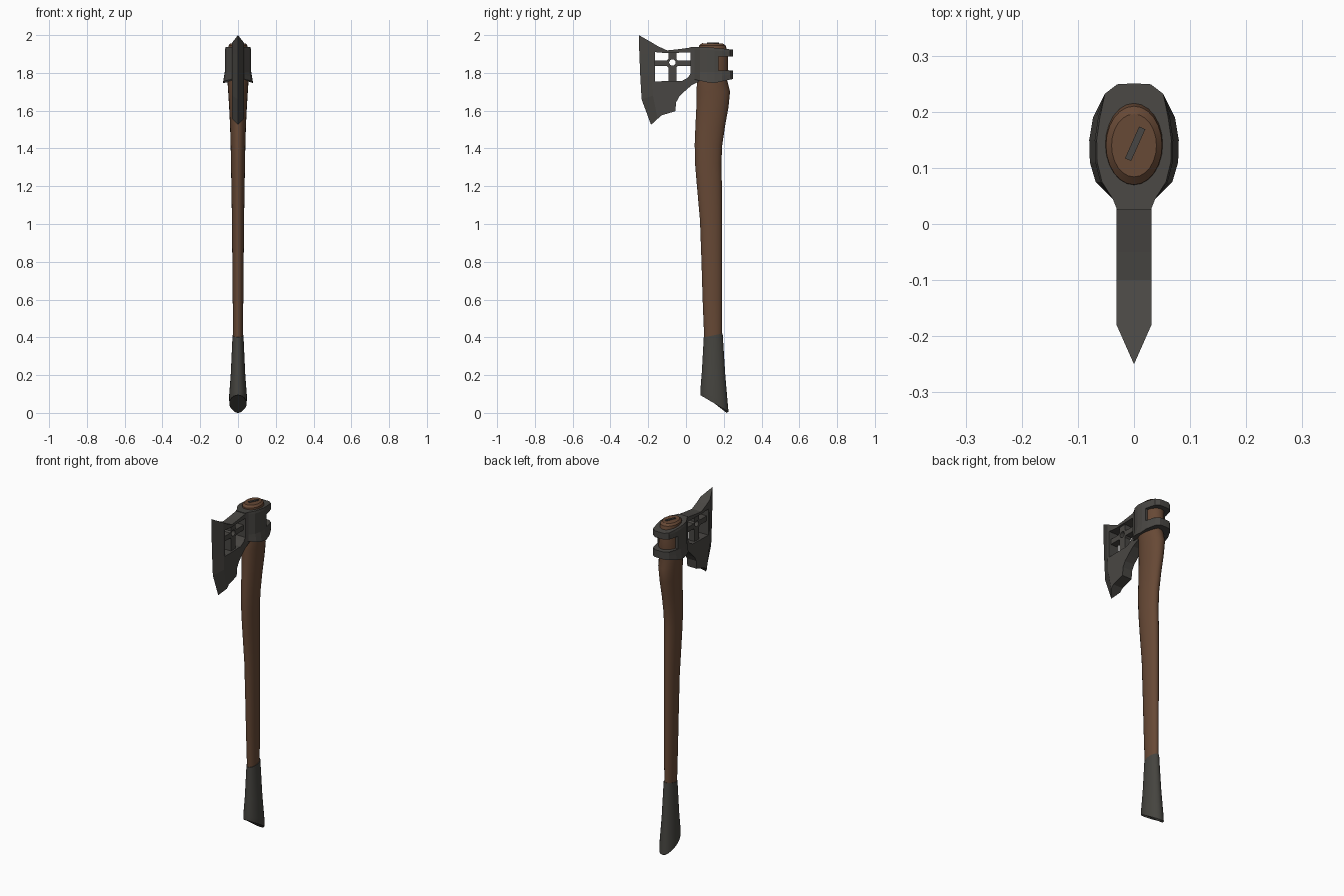
import bpy, bmesh, math
from mathutils import Matrix

if "Cube" in bpy.data.objects:
    bpy.data.objects.remove(bpy.data.objects["Cube"])


def material(name, rgb):
    m = bpy.data.materials.new(name)
    m.diffuse_color = (*rgb, 1)
    m.use_nodes = True
    m.node_tree.nodes["Principled BSDF"].inputs["Base Color"].default_value = m.diffuse_color
    return m


WOOD = material("brown wood", (0.135, 0.066, 0.036))
STEEL = material("dark steel", (0.066, 0.062, 0.056))
GRIP = material("grip grey", (0.060, 0.058, 0.050))


def finish(name, bm, mat):
    bmesh.ops.recalc_face_normals(bm, faces=bm.faces)
    me = bpy.data.meshes.new(name)
    bm.to_mesh(me)
    bm.free()
    me.materials.append(mat)
    ob = bpy.data.objects.new(name, me)
    bpy.context.collection.objects.link(ob)
    return ob


def activate(ob):
    bpy.ops.object.select_all(action='DESELECT')
    ob.select_set(True)
    bpy.context.view_layer.objects.active = ob


def smooth(ob, angle=35):
    activate(ob)
    bpy.ops.object.shade_smooth_by_angle(angle=math.radians(angle))


def loft(name, rings, mat):
    """Closed solid through equal-length rings of points."""
    bm = bmesh.new()
    rows = [[bm.verts.new(p) for p in r] for r in rings]
    n = len(rows[0])
    for a, b in zip(rows, rows[1:]):
        for i in range(n):
            j = (i + 1) % n
            bm.faces.new((a[i], a[j], b[j], b[i]))
    bm.faces.new(rows[0])
    bm.faces.new(rows[-1])
    return finish(name, bm, mat)


def prism(name, poly, half, mat):
    """Side outline (y, z) extruded across x."""
    return loft(name, [[(s * half, y, z) for y, z in poly] for s in (-1, 1)], mat)


def rect(y0, y1, z0, z1):
    return [(y0, z0), (y1, z0), (y1, z1), (y0, z1)]


def cut(ob, cutter):
    mod = ob.modifiers.new("cut", 'BOOLEAN')
    mod.operation = 'DIFFERENCE'
    mod.solver = 'EXACT'
    mod.object = cutter
    activate(ob)
    bpy.ops.object.modifier_apply(modifier=mod.name)
    bpy.data.objects.remove(cutter)


def oval(zf, zb, y0, y1, hx, n=24):
    """Oval ring, tilted from height zf at the front to zb at the back."""
    pts = []
    for i in range(n):
        a = 2 * math.pi * i / n
        t = (1 + math.sin(a)) / 2
        pts.append((hx * math.cos(a), y0 + (y1 - y0) * t, zf + (zb - zf) * t))
    return pts


# Wooden handle: (front z, back z, front y, back y, half width)
handle = loft("handle", [oval(*r) for r in [
    (0.38, 0.40, 0.097, 0.190, 0.026),
    (0.60, 0.60, 0.088, 0.191, 0.028),
    (0.80, 0.80, 0.082, 0.191, 0.030),
    (1.02, 1.02, 0.074, 0.191, 0.032),
    (1.20, 1.20, 0.058, 0.190, 0.035),
    (1.32, 1.32, 0.048, 0.187, 0.037),
    (1.42, 1.42, 0.046, 0.192, 0.039),
    (1.52, 1.52, 0.050, 0.207, 0.042),
    (1.62, 1.62, 0.055, 0.225, 0.047),
    (1.70, 1.70, 0.056, 0.233, 0.052),
    (1.76, 1.76, 0.058, 0.218, 0.056),
    (1.80, 1.80, 0.065, 0.224, 0.056),
    (1.90, 1.90, 0.068, 0.222, 0.054),
    (1.945, 1.945, 0.070, 0.210, 0.050),
    (1.957, 1.955, 0.084, 0.196, 0.040)]], WOOD)
smooth(handle)

# Dark grip with slanted end
grip = loft("grip", [oval(*r) for r in [
    (0.100, 0.000, 0.086, 0.215, 0.040),
    (0.094, 0.006, 0.076, 0.225, 0.046),
    (0.120, 0.060, 0.076, 0.220, 0.047),
    (0.220, 0.200, 0.084, 0.208, 0.038),
    (0.400, 0.420, 0.094, 0.194, 0.029)]], GRIP)
smooth(grip)

# Blade: flat cheeks plus a strip tapering to the cutting edge
edge = [(-0.25, 2.0), (-0.247, 1.90), (-0.242, 1.78), (-0.235, 1.66), (-0.185, 1.525)]
bevel = [(-0.18, 1.960), (-0.18, 1.90), (-0.178, 1.78), (-0.175, 1.68), (-0.15, 1.557)]
body = bevel + [(-0.13, 1.575), (-0.057, 1.597), (-0.052, 1.645), (-0.035, 1.675),
                (-0.01, 1.70), (0.03, 1.735), (0.07, 1.755), (0.07, 1.933),
                (0.03, 1.935), (-0.05, 1.924), (-0.10, 1.919), (-0.15, 1.942)]
bm = bmesh.new()
L, R = [[bm.verts.new((s * 0.031, y, z)) for y, z in body] for s in (-1, 1)]
E = [bm.verts.new((0, y, z)) for y, z in edge]
k = len(bevel)
bm.faces.new(L)
bm.faces.new(R)
for i in range(k - 1, len(body)):
    j = (i + 1) % len(body)
    bm.faces.new((L[i], L[j], R[j], R[i]))
for side in (L, R):
    for i in range(k - 1):
        bm.faces.new((side[i], side[i + 1], E[i + 1], E[i]))
for i in (0, k - 1):
    bm.faces.new((L[i], R[i], E[i]))
blade = finish("blade", bm, STEEL)
cut(blade, prism("window_cutter", [(-0.165, 1.755), (-0.02, 1.758), (0.01, 1.775),
                                   (0.024, 1.795), (0.024, 1.908), (-0.11, 1.905),
                                   (-0.165, 1.910)], 0.1, STEEL))

# Cross bars in the blade window, with a round hole in the hub
cy, cz, w, h, d = -0.072, 1.851, 0.021, 0.015, 0.008
quarter = [(0.105, h), (w + d, h), (w, h + d), (w, 0.065)]
cross = []
for sy, sz, rev in ((1, 1, 0), (-1, 1, 1), (-1, -1, 0), (1, -1, 1)):
    pts = [(cy + sy * a, cz + sz * b) for a, b in quarter]
    cross += pts[::-1] if rev else pts
cross = [(y, z if z > cz else (z if abs(y - cy) > w + 0.001 or z > 1.80 else 1.745))
         for y, z in cross]
bars = prism("cross_bars", cross, 0.02, STEEL)
hole = [(cy + 0.017 * math.cos(a * math.pi / 8), cz + 0.004 + 0.017 * math.sin(a * math.pi / 8))
        for a in range(16)]
cut(bars, prism("hole_cutter", hole, 0.1, STEEL))

# Socket around the handle, flared at the lower rim
half = [(0.030, 0.025), (0.038, 0.045), (0.060, 0.075), (0.069, 0.11), (0.070, 0.15),
        (0.064, 0.19), (0.052, 0.232), (0.030, 0.249), (0.012, 0.25)]
outline = half + [(-x, y) for x, y in reversed(half)]


def level(z, sx, dip, slope=0.0):
    return [(x * (sx if 0.05 < y < 0.22 else 1), y,
             z - dip * max(0, 1 - abs(y - 0.14) / 0.11) - slope * max(0, y - 0.1))
            for x, y in outline]


socket = loft("socket", [level(1.768, 1.14, 0.024), level(1.790, 1.06, 0.01),
                         level(1.805, 1.0, 0), level(1.925, 1.0, 0, 0.1),
                         level(1.938, 0.95, 0, 0.1)], STEEL)
cut(socket, prism("back_gap_cutter", rect(0.172, 0.3, 1.812, 1.886), 0.2, STEEL))

# Small metal wedge set in the top of the handle
bm = bmesh.new()
bmesh.ops.create_cube(bm, size=1)
bmesh.ops.transform(bm, verts=bm.verts, matrix=Matrix.Translation((0.002, 0.143, 1.954))
                    @ Matrix.Rotation(math.radians(-24), 4, 'Z')
                    @ Matrix.Diagonal((0.012, 0.062, 0.014, 1)))
finish("wedge", bm, STEEL)
